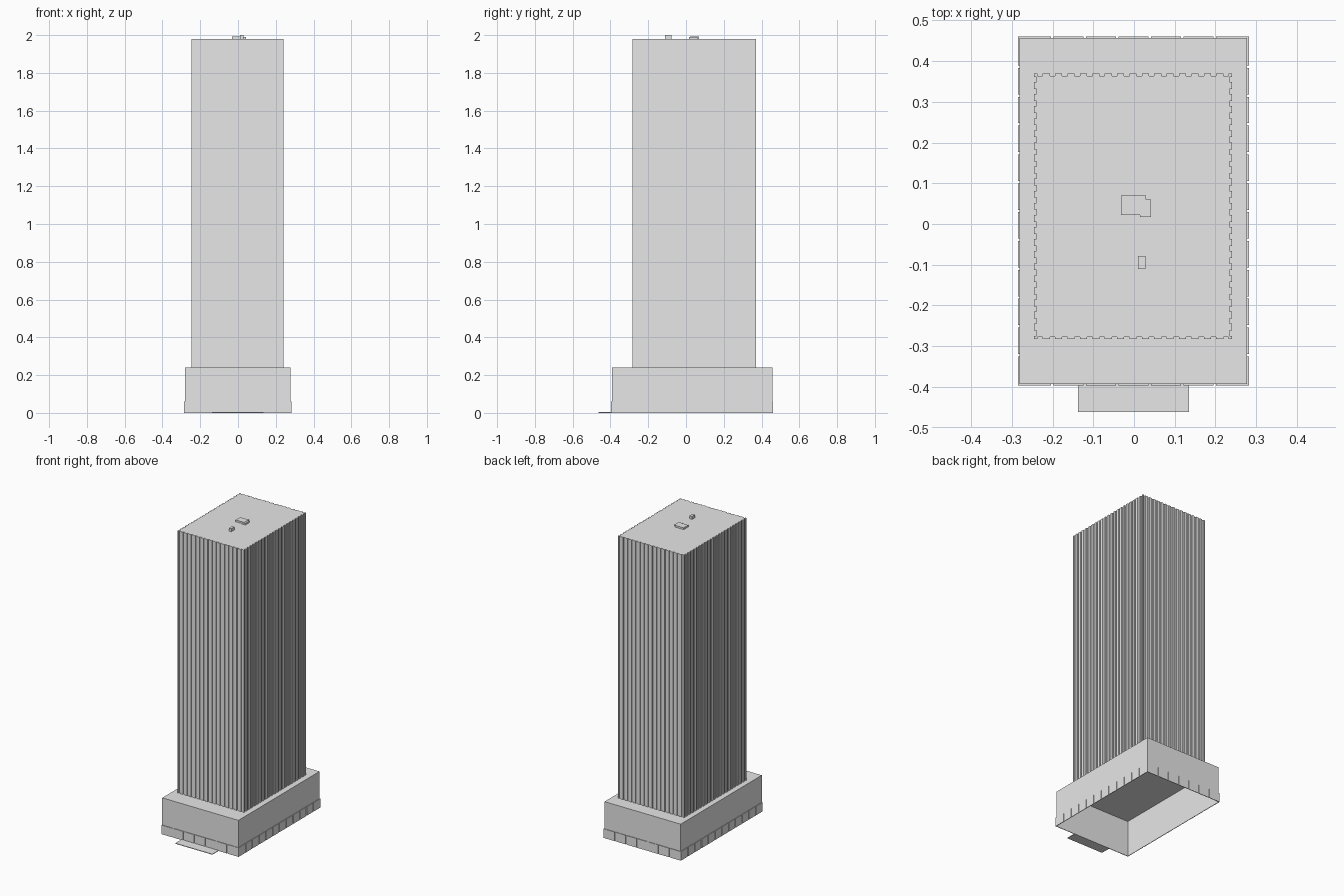
import bpy, bmesh
from mathutils import Vector

cube = bpy.data.objects.get("Cube")
if cube:
    bpy.data.objects.remove(cube, do_unlink=True)

grey = bpy.data.materials.new("concrete grey")
grey.use_nodes = True
grey.diffuse_color = (0.8, 0.8, 0.8, 1)
grey.node_tree.nodes["Principled BSDF"].inputs["Base Color"].default_value = grey.diffuse_color


def finish(name, bm):
    mesh = bpy.data.meshes.new(name)
    bm.normal_update()
    bm.to_mesh(mesh)
    bm.free()
    mesh.materials.append(grey)
    obj = bpy.data.objects.new(name, mesh)
    bpy.context.collection.objects.link(obj)
    return obj


def add_prism(bm, outline, z0, z1, floor=True):
    """Extrude a counter-clockwise outline upward."""
    low = [bm.verts.new((x, y, z0)) for x, y in outline]
    high = [bm.verts.new((x, y, z1)) for x, y in outline]
    bm.faces.new(high)
    if floor:
        bm.faces.new(low[::-1])
    for i in range(len(low)):
        j = (i + 1) % len(low)
        bm.faces.new((low[i], low[j], high[j], high[i]))


def rect(x0, x1, y0, y1):
    return [(x0, y0), (x1, y0), (x1, y1), (x0, y1)]


def block(name, x0, x1, y0, y1, z0, z1, floor=True):
    bm = bmesh.new()
    add_prism(bm, rect(x0, x1, y0, y1), z0, z1, floor)
    return finish(name, bm)


def sides(corners):
    """Yield start, end, direction and outward normal of each wall."""
    for i in range(4):
        a, b = Vector(corners[i]), Vector(corners[(i + 1) % 4])
        d = (b - a).normalized()
        yield a, b, d, Vector((d.y, -d.x))


# Tower shaft: ribbed outline with a shallow groove in every bay
def ribbed_outline(corners, pitch, groove, depth):
    points = []
    for a, b, d, out in sides(corners):
        length = (b - a).length
        bays = round(length / pitch)
        points.append(a)
        for k in range(bays):
            mid = a + d * length * (k + 0.5) / bays
            p, q = mid - d * groove / 2, mid + d * groove / 2
            points += [p, p - out * depth, q - out * depth, q]
    return [(p.x, p.y) for p in points]


PODIUM_TOP, ROOF = 0.24, 1.98
bm = bmesh.new()
shaft = ribbed_outline(rect(-0.246, 0.241, -0.283, 0.37), 0.03, 0.013, 0.006)
add_prism(bm, shaft, PODIUM_TOP, ROOF, floor=False)
finish("tower_shaft", bm)

# Podium: hollow shell, open underneath
block("podium_shell", -0.281, 0.278, -0.393, 0.457, 0, PODIUM_TOP, floor=False)

# Base band: thin panels separated by narrow vertical slots
bm = bmesh.new()
THICK, SLOT = 0.004, 0.006
for a, b, d, out in sides(rect(-0.281, 0.278, -0.393, 0.457)):
    length = (b - a).length
    panels = 7 if abs(d.x) > 0.5 else 12
    for k in range(panels):
        s = length * k / panels + (SLOT / 2 if k else 0)
        e = length * (k + 1) / panels - (SLOT / 2 if k < panels - 1 else -THICK)
        p, q = a + d * s, a + d * e
        add_prism(bm, [tuple(v) for v in (p + out * THICK, q + out * THICK, q, p)], 0, 0.06)
finish("base_band_panels", bm)

# Entrance slab at the front
block("entrance_slab", -0.137, 0.135, -0.462, -0.393, 0, 0.004)

# Rooftop equipment
block("roof_plant_main", -0.032, 0.03, 0.022, 0.07, ROOF, 1.992)
block("roof_plant_side", 0.015, 0.042, 0.017, 0.06, ROOF, 1.99)
block("roof_vent", 0.01, 0.028, -0.11, -0.078, ROOF, 2.0)
